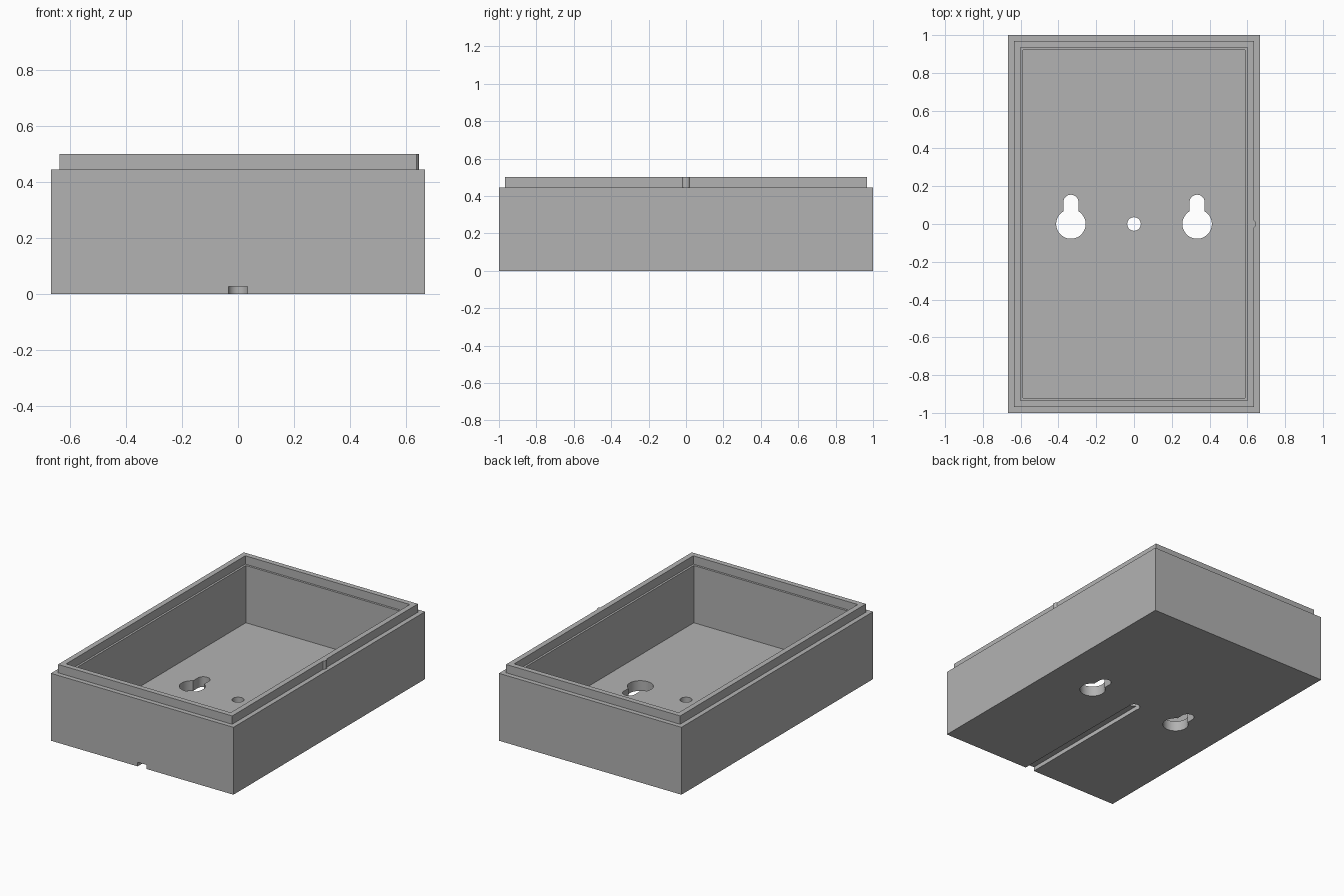
import bpy, bmesh
from math import sin, cos, pi, asin, radians

if "Cube" in bpy.data.objects:
    bpy.data.objects.remove(bpy.data.objects["Cube"])

GREY = (0.448, 0.448, 0.448, 1)
grey = bpy.data.materials.new("plastic grey")
grey.use_nodes = True
grey.diffuse_color = GREY
grey.node_tree.nodes["Principled BSDF"].inputs["Base Color"].default_value = GREY

HALF_X, HALF_Y = 0.667, 1.0
BODY_TOP, LIP_TOP, FLOOR = 0.445, 0.5, 0.067
LIP_OUT, LIP_IN, WALL = 0.031, 0.066, 0.08


def arc(cx, cy, r, start, end, steps=32):
    angles = [start + (end - start) * i / steps for i in range(steps + 1)]
    return [(cx + r * cos(a), cy + r * sin(a)) for a in angles]


def finish(name, bm):
    bmesh.ops.recalc_face_normals(bm, faces=bm.faces)
    mesh = bpy.data.meshes.new(name)
    bm.to_mesh(mesh)
    bm.free()
    mesh.materials.append(grey)
    obj = bpy.data.objects.new(name, mesh)
    bpy.context.collection.objects.link(obj)
    return obj


def loft(name, loops):
    """Join stacked outlines of (x, y, z) points and cap both ends."""
    bm = bmesh.new()
    rings = [[bm.verts.new(p) for p in loop] for loop in loops]
    n = len(rings[0])
    for a, b in zip(rings, rings[1:]):
        for i in range(n):
            j = (i + 1) % n
            bm.faces.new((a[i], a[j], b[j], b[i]))
    bm.faces.new(rings[0])
    bm.faces.new(rings[-1])
    return finish(name, bm)


def prism(name, outline, z0, z1):
    return loft(name, [[(x, y, z) for x, y in outline] for z in (z0, z1)])


def rectangle(inset, z):
    x, y = HALF_X - inset, HALF_Y - inset
    return [(-x, -y, z), (x, -y, z), (x, y, z), (-x, y, z)]


# Open case: outer wall, stepped lip, inner ledge, cavity and floor
steps = [(0, 0), (0, BODY_TOP), (LIP_OUT, BODY_TOP), (LIP_OUT, LIP_TOP),
         (LIP_IN, LIP_TOP), (LIP_IN, BODY_TOP), (WALL, BODY_TOP), (WALL, FLOOR)]
case = loft("open_case", [rectangle(inset, z) for inset, z in steps])

# Cutters: two keyholes, centre hole, cable groove under the floor
cutters = []
big, small, slot_y = 0.078, 0.04, 0.115
spread = asin(small / big)
for side in (-1, 1):
    x = side * 0.334
    outline = arc(x, slot_y, small, 0, pi)
    outline += arc(x, 0, big, pi / 2 + spread, 2.5 * pi - spread, 48)
    cutters.append(prism("keyhole_cutter", outline, -0.1, 0.2))
cutters.append(prism("hole_cutter", arc(0, 0, 0.036, 0, 2 * pi, 40)[:-1], -0.1, 0.2))
groove = [(-0.033, -1.1), (0.033, -1.1)] + arc(0, 0, 0.033, 0, pi, 24)
cutters.append(prism("groove_cutter", groove, -0.1, 0.027))

bpy.context.view_layer.objects.active = case
for cutter in cutters:
    cutter.hide_render = True
    cut = case.modifiers.new("cut", "BOOLEAN")
    cut.operation = "DIFFERENCE"
    cut.solver = "EXACT"
    cut.object = cutter
    bpy.ops.object.modifier_apply(modifier=cut.name)
    bpy.data.objects.remove(cutter)

# Small snap rib on the side of the lip
lip_x = HALF_X - LIP_OUT
rib_outline = [(lip_x - 0.01, -0.019), (lip_x, -0.019), (lip_x + 0.006, -0.014),
               (lip_x + 0.009, -0.006)]
rib_outline += [(x, -y) for x, y in reversed(rib_outline)]
rib = prism("snap_rib", rib_outline, BODY_TOP, LIP_TOP)

# Smooth the round holes, keep box edges sharp
bpy.ops.object.select_all(action="DESELECT")
for obj in (case, rib):
    obj.select_set(True)
bpy.ops.object.shade_smooth_by_angle(angle=radians(30))
